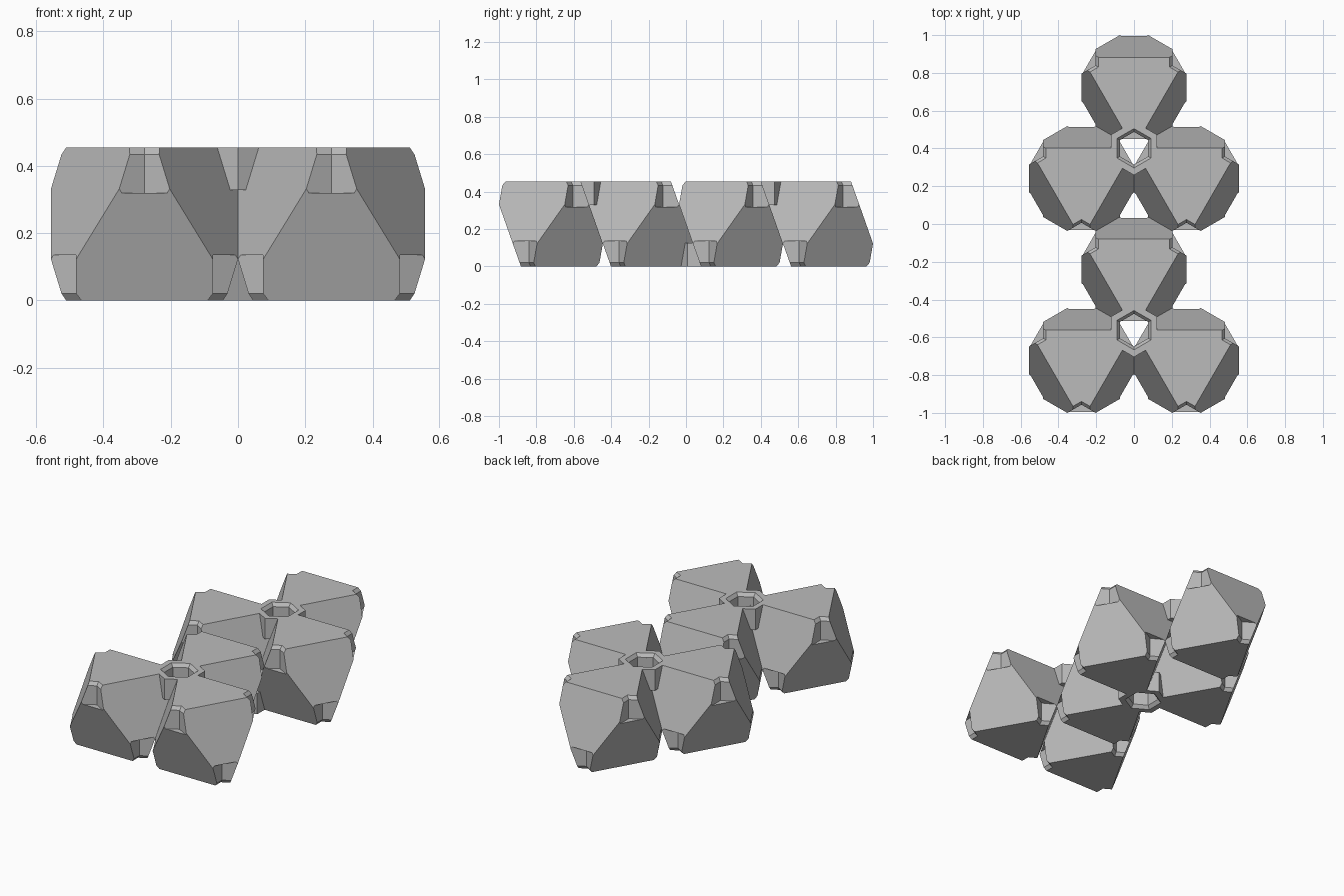
import bpy, bmesh, math
from mathutils import Vector

if "Cube" in bpy.data.objects:
    bpy.data.objects.remove(bpy.data.objects["Cube"])

A = 0.556                     # octahedron edge, also the lattice spacing
R = A / math.sqrt(3)          # circumradius of its top and bottom triangles
H = A * math.sqrt(2 / 3)      # height of the block
ROW = A * math.sqrt(3) / 2    # spacing between rows
HOLE, FLARE, OUTER = 0.0866, 0.104, 0.142
LIP, RING_H, CUT_H = 0.02, 0.126, 0.135

grey = bpy.data.materials.new("light_grey")
grey.diffuse_color = (0.5, 0.5, 0.5, 1)
grey.use_nodes = True
grey.node_tree.nodes["Principled BSDF"].inputs["Base Color"].default_value = grey.diffuse_color


def add_object(name, mesh, loc=(0, 0, 0)):
    ob = bpy.data.objects.new(name, mesh)
    ob.location = loc
    bpy.context.collection.objects.link(ob)
    return ob


def to_mesh(bm, name):
    bmesh.ops.recalc_face_normals(bm, faces=bm.faces)
    mesh = bpy.data.meshes.new(name)
    bm.to_mesh(mesh)
    bm.free()
    mesh.materials.append(grey)
    return mesh


def hex_loft(bm, profile, center=(0, 0), flip=False, closed=False):
    """Loft hexagons through (radius, z) stations; closed joins last to first."""
    loops = []
    for r, z in profile:
        zz = H - z if flip else z
        loops.append([bm.verts.new((center[0] + r * math.cos(math.radians(30 + 60 * k)),
                                    center[1] + r * math.sin(math.radians(30 + 60 * k)), zz))
                      for k in range(6)])
    pairs = list(zip(loops, loops[1:]))
    if closed:
        pairs.append((loops[-1], loops[0]))
    else:
        bm.faces.new(loops[0])
        bm.faces.new(loops[-1])
    for a, b in pairs:
        for k in range(6):
            j = (k + 1) % 6
            bm.faces.new((a[k], a[j], b[j], b[k]))


def corners(top):
    """Corner positions of the upper or lower triangle."""
    start = -90 if top else 90
    return [(R * math.cos(math.radians(start + 120 * k)),
             R * math.sin(math.radians(start + 120 * k))) for k in range(3)]


# Octahedral block lying on one face
bm = bmesh.new()
for top in (True, False):
    for x, y in corners(top):
        bm.verts.new((x, y, H if top else 0))
bmesh.ops.convex_hull(bm, input=bm.verts)
block = add_object("block_blank", to_mesh(bm, "block_blank"))

# Flared hexagonal cutter at each of the six corners
slope = (FLARE - HOLE) / LIP
bm = bmesh.new()
for top in (True, False):
    for c in corners(top):
        hex_loft(bm, [(HOLE, H - CUT_H), (HOLE, H - LIP),
                      (FLARE + slope * 0.02, H + 0.02)], c, flip=not top)
cutter = add_object("corner_cutter", to_mesh(bm, "corner_cutter"))
cutter.hide_render = True

mod = block.modifiers.new("cut", "BOOLEAN")
mod.operation, mod.solver, mod.object = "DIFFERENCE", "EXACT", cutter
deps = bpy.context.evaluated_depsgraph_get()
block_mesh = bpy.data.meshes.new_from_object(block.evaluated_get(deps))
block_mesh.name = "block"
if not block_mesh.materials:
    block_mesh.materials.append(grey)
bpy.data.objects.remove(block)
bpy.data.objects.remove(cutter)

# Blocks in staggered rows, front to back
cells = [(-A / 2, -1.5 * ROW), (A / 2, -1.5 * ROW), (0, -0.5 * ROW),
         (-A / 2, 0.5 * ROW), (A / 2, 0.5 * ROW), (0, 1.5 * ROW)]
for i, (x, y) in enumerate(cells):
    add_object(f"block_{i + 1}", block_mesh, (x, y, 0))

# Hexagonal connector rings wherever three block corners meet
profile = [(OUTER, H - RING_H), (OUTER, H), (FLARE, H), (HOLE, H - LIP), (HOLE, H - RING_H)]
for top, label in ((True, "upper"), (False, "lower")):
    bm = bmesh.new()
    hex_loft(bm, profile, flip=not top, closed=True)
    ring_mesh = to_mesh(bm, f"{label}_ring")
    meets = {}
    for x, y in cells:
        for cx, cy in corners(top):
            key = (round(x + cx, 3) + 0.0, round(y + cy, 3) + 0.0)
            # tolerate rounding when matching shared corners
            key = next((k for k in meets if (Vector(k) - Vector(key)).length < 0.01), key)
            meets[key] = meets.get(key, 0) + 1
    shared = [k for k, n in meets.items() if n == 3]
    for i, (x, y) in enumerate(shared):
        add_object(f"{label}_ring_{i + 1}", ring_mesh, (x, y, 0))
